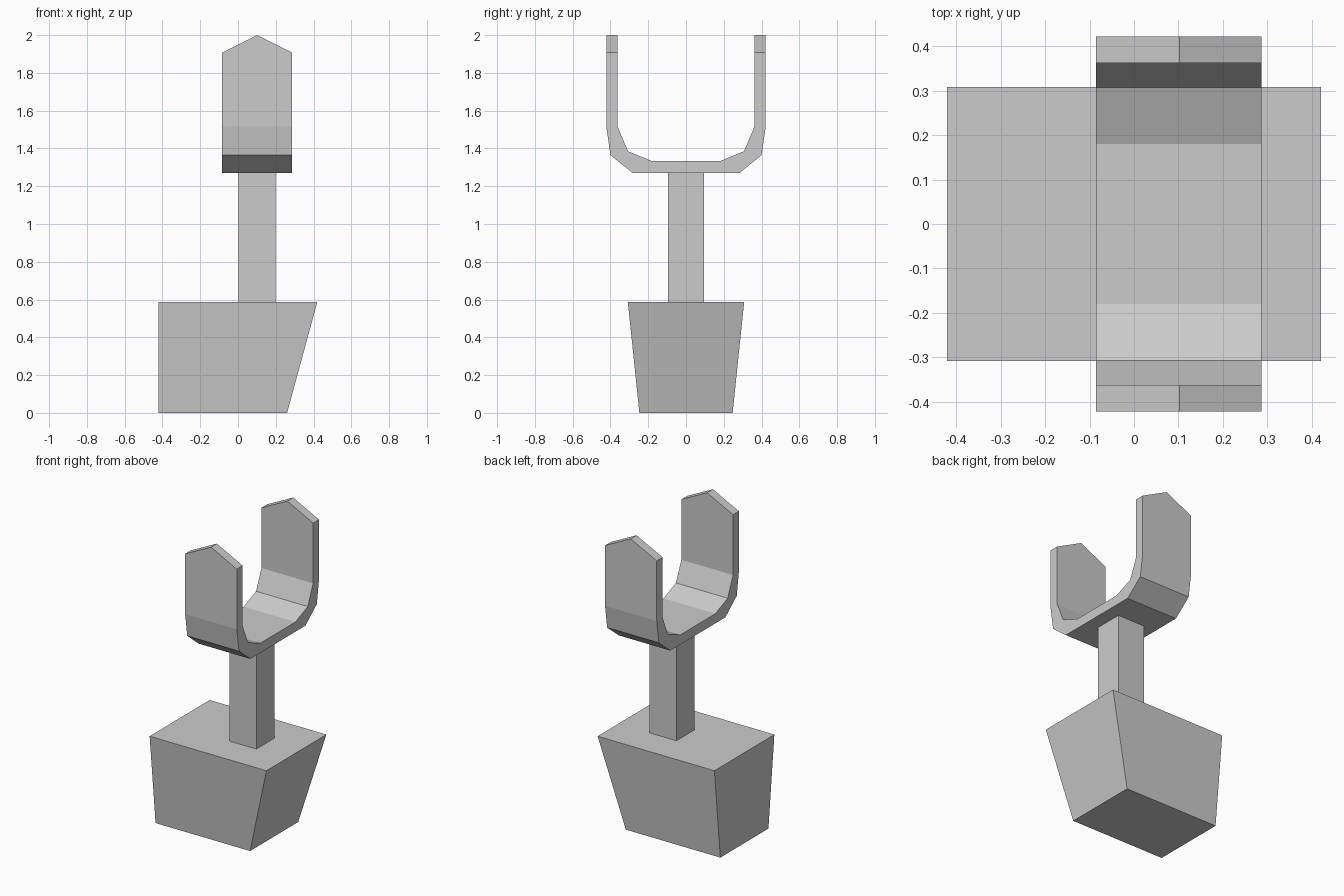
import bpy, bmesh

if "Cube" in bpy.data.objects:
    bpy.data.objects.remove(bpy.data.objects["Cube"])


def finish(bm, name):
    bmesh.ops.recalc_face_normals(bm, faces=bm.faces[:])
    mesh = bpy.data.meshes.new(name)
    bm.to_mesh(mesh)
    bm.free()
    obj = bpy.data.objects.new(name, mesh)
    bpy.context.collection.objects.link(obj)
    return obj


def loft(name, rings):
    """Skin a list of closed rings and cap both ends."""
    bm = bmesh.new()
    loops = [[bm.verts.new(p) for p in ring] for ring in rings]
    for a, b in zip(loops, loops[1:]):
        n = len(a)
        for i in range(n):
            j = (i + 1) % n
            bm.faces.new((a[i], a[j], b[j], b[i]))
    bm.faces.new(loops[0])
    bm.faces.new(loops[-1])
    return finish(bm, name)


def rect(x0, x1, y, z):
    return [(x0, -y, z), (x1, -y, z), (x1, y, z), (x0, y, z)]


# Tapered base block with one sloping end
loft("base", [rect(-0.42, 0.26, 0.247, 0), rect(-0.42, 0.42, 0.308, 0.588)])

# Square post
loft("post", [rect(0.003, 0.198, 0.094, 0.588), rect(0.003, 0.198, 0.094, 1.27)])

# U-shaped cradle: (outer, inner) profile pairs for one side, mirrored in y
X0, XM, X1 = -0.085, 0.102, 0.287
half = [((0.422, 1.515), (0.362, 1.515)),
        ((0.400, 1.365), (0.307, 1.385)),
        ((0.283, 1.27), (0.180, 1.333))]


def section(pair, side):
    (yo, zo), (yi, zi) = pair
    outer = [(x, side * yo, zo) for x in (X0, XM, X1)]
    inner = [(x, side * yi, zi) for x in (X1, XM, X0)]
    return outer + inner


def pointed_tip(side):
    # Peaked prong end, highest in the middle
    yo, yi = side * 0.422, side * 0.362
    tops = ((X0, 1.907), (XM, 2.0), (X1, 1.907))
    return [(x, yo, z) for x, z in tops] + [(x, yi, z) for x, z in reversed(tops)]


rings = [pointed_tip(1)] + [section(p, 1) for p in half]
rings += [section(p, -1) for p in reversed(half)] + [pointed_tip(-1)]
cradle = loft("cradle", rings)

# Split the peaked tips into two flat sloping faces each
bm = bmesh.new()
bm.from_mesh(cradle.data)
for face in [f for f in bm.faces if len(f.verts) == 6]:
    ridge = [v for v in face.verts if v.co.z > 1.99]
    bmesh.utils.face_split(face, ridge[0], ridge[1])
bm.normal_update()
bm.to_mesh(cradle.data)
bm.free()
